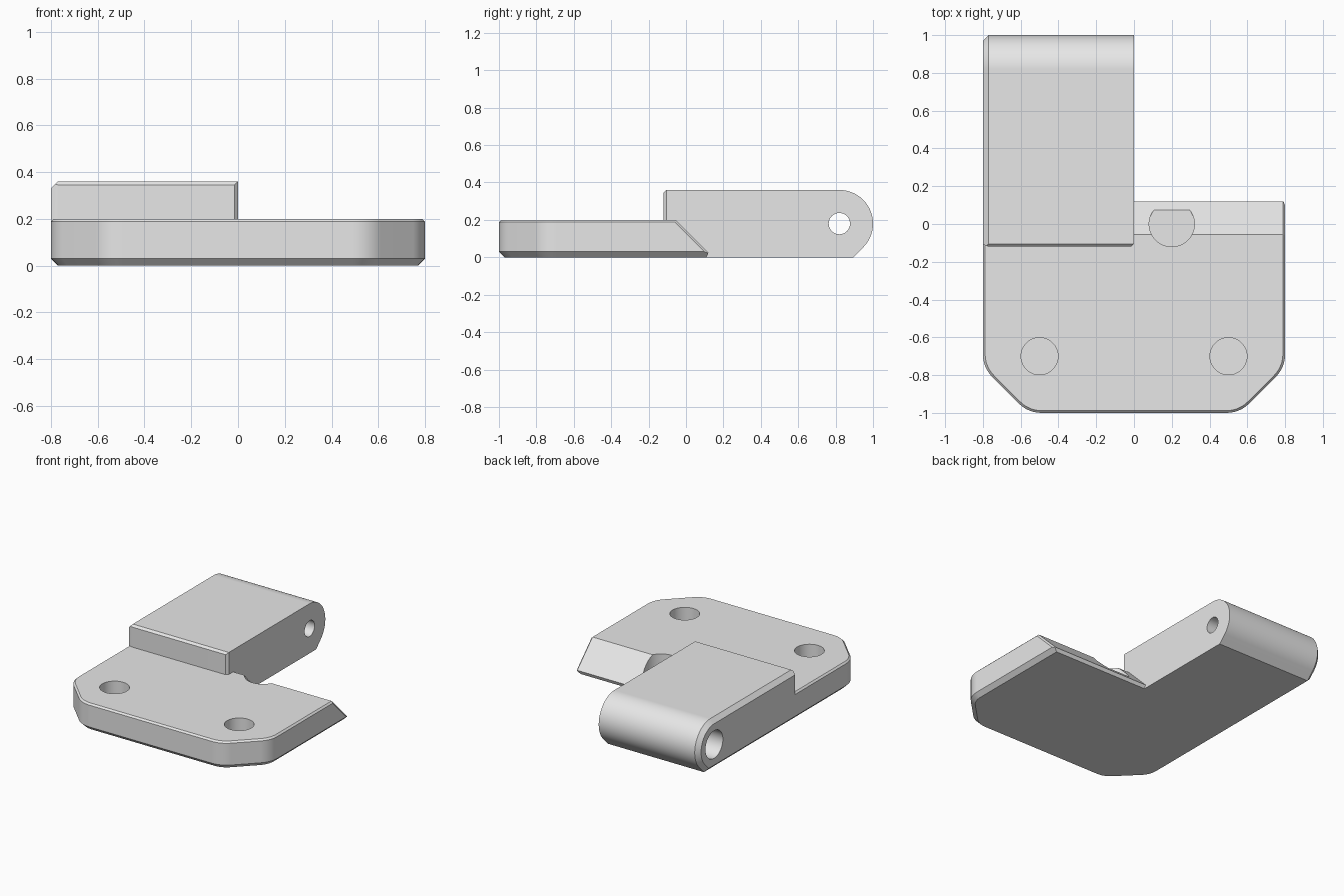
import bpy, bmesh, math
from mathutils import Vector, Matrix

cube = bpy.data.objects.get("Cube")
if cube:
    bpy.data.objects.remove(cube, do_unlink=True)

grey = bpy.data.materials.new("plain_grey")
grey.use_nodes = True
grey.diffuse_color = (0.8, 0.8, 0.8, 1)
grey.node_tree.nodes["Principled BSDF"].inputs["Base Color"].default_value = (0.8, 0.8, 0.8, 1)


def add_object(name, bm):
    bmesh.ops.recalc_face_normals(bm, faces=bm.faces)
    mesh = bpy.data.meshes.new(name)
    bm.to_mesh(mesh)
    bm.free()
    mesh.materials.append(grey)
    obj = bpy.data.objects.new(name, mesh)
    bpy.context.collection.objects.link(obj)
    return obj


def loft(rings):
    """Closed solid through rings that have equal point counts."""
    bm = bmesh.new()
    loops = [[bm.verts.new(p) for p in ring] for ring in rings]
    count = len(loops[0])
    for low, high in zip(loops, loops[1:]):
        for i in range(count):
            j = (i + 1) % count
            bm.faces.new((low[i], low[j], high[j], high[i]))
    bm.faces.new(loops[0])
    bm.faces.new(loops[-1])
    bmesh.ops.recalc_face_normals(bm, faces=bm.faces)
    return bm


def slice_off(bm, point, normal):
    """Remove everything on the normal side of a plane and cap the cut."""
    geom = bm.verts[:] + bm.edges[:] + bm.faces[:]
    cut = bmesh.ops.bisect_plane(bm, geom=geom, dist=1e-5, plane_co=point,
                                 plane_no=Vector(normal).normalized(), clear_outer=True)
    edges = [e for e in cut["geom_cut"] if isinstance(e, bmesh.types.BMEdge)]
    bmesh.ops.edgenet_fill(bm, edges=edges)


def arc(cx, cy, r, start, end, steps):
    angles = [math.radians(start + (end - start) * i / steps) for i in range(steps + 1)]
    return [(cx + r * math.cos(a), cy + r * math.sin(a)) for a in angles]


# Base plate: rounded, clipped front corners with chamfered rims
def plate_ring(inset, z):
    r = 0.17 - inset
    half = [(0.8 - inset, 0.3)]
    half += arc(0.63, -0.69, r, 0, -45, 6) + arc(0.49, -0.83, r, -45, -90, 6)
    outline = half + [(-x, y) for x, y in reversed(half)]
    return [(x, y, z) for x, y in outline]


bm = loft([plate_ring(0.03, 0), plate_ring(0, 0.03),
           plate_ring(0, 0.188), plate_ring(0.012, 0.2)])
slice_off(bm, (0, 0.145, 0), (0, 1, 1))              # sloped back
slice_off(bm, (0, 0.12, 0.025), (0, 0.92, -0.39))    # blunt lower back edge
for side in (-1, 1):                                 # chamfer beside the slope
    slice_off(bm, (side * 0.788, 0.145, 0), (side, 0.707, 0.707))
bracket = add_object("hinge_bracket", bm)


# Hinge arm: raised block ending in a round barrel
def arm_ring(inset, x):
    r = 0.18 - inset
    barrel = arc(0.82, 0.18, r, 90, -45, 24)
    y, z = barrel[-1]
    front = -0.12 + inset * 0.4
    profile = [(front, inset), (front, 0.36 - inset)] + barrel + [(y - z + inset, inset)]
    return [(x, y, z) for y, z in profile]


bm = loft([arm_ring(0.03, -0.8), arm_ring(0, -0.77), arm_ring(0, 0)])
slice_off(bm, (0, -0.105, 0.36), (0, -1, 1))         # front top chamfer
slice_off(bm, (0, -0.105, 0), (1, -1, 0))            # front inner chamfer
arm = add_object("hinge_arm", bm)


# Round cutters
def cylinder(name, centre, radius, depth, along_x=False):
    bm = bmesh.new()
    turn = Matrix.Rotation(math.pi / 2, 4, 'Y') if along_x else Matrix.Identity(4)
    bmesh.ops.create_cone(bm, cap_ends=True, segments=48, radius1=radius, radius2=radius,
                          depth=depth, matrix=Matrix.Translation(centre) @ turn)
    return add_object(name, bm)


cutters = [
    cylinder("left_pocket_cutter", (0.5, -0.7, 0.22), 0.098, 0.3),
    cylinder("right_pocket_cutter", (-0.5, -0.7, 0.22), 0.098, 0.3),
    cylinder("slope_pocket_cutter", (0.2, 0, 0.22), 0.12, 0.3),
    cylinder("pin_hole_cutter", (-0.4, 0.82, 0.18), 0.057, 1.2, True),
    cylinder("counterbore_cutter", (-0.6, 0.82, 0.18), 0.1, 0.6, True),
]

# Join the arm and cut the holes
bpy.ops.object.select_all(action='DESELECT')
bpy.context.view_layer.objects.active = bracket
bracket.select_set(True)
for tool in [arm] + cutters:
    tool.hide_render = True
    mod = bracket.modifiers.new(tool.name, 'BOOLEAN')
    mod.operation = 'UNION' if tool == arm else 'DIFFERENCE'
    mod.solver = 'EXACT'
    mod.object = tool
    bpy.ops.object.modifier_apply(modifier=mod.name)
    bpy.data.objects.remove(tool, do_unlink=True)

# Smooth the curves, keep the edges crisp
bpy.ops.object.shade_smooth_by_angle(angle=math.radians(25))
weighted = bracket.modifiers.new("flat_face_shading", 'WEIGHTED_NORMAL')
weighted.keep_sharp = True
